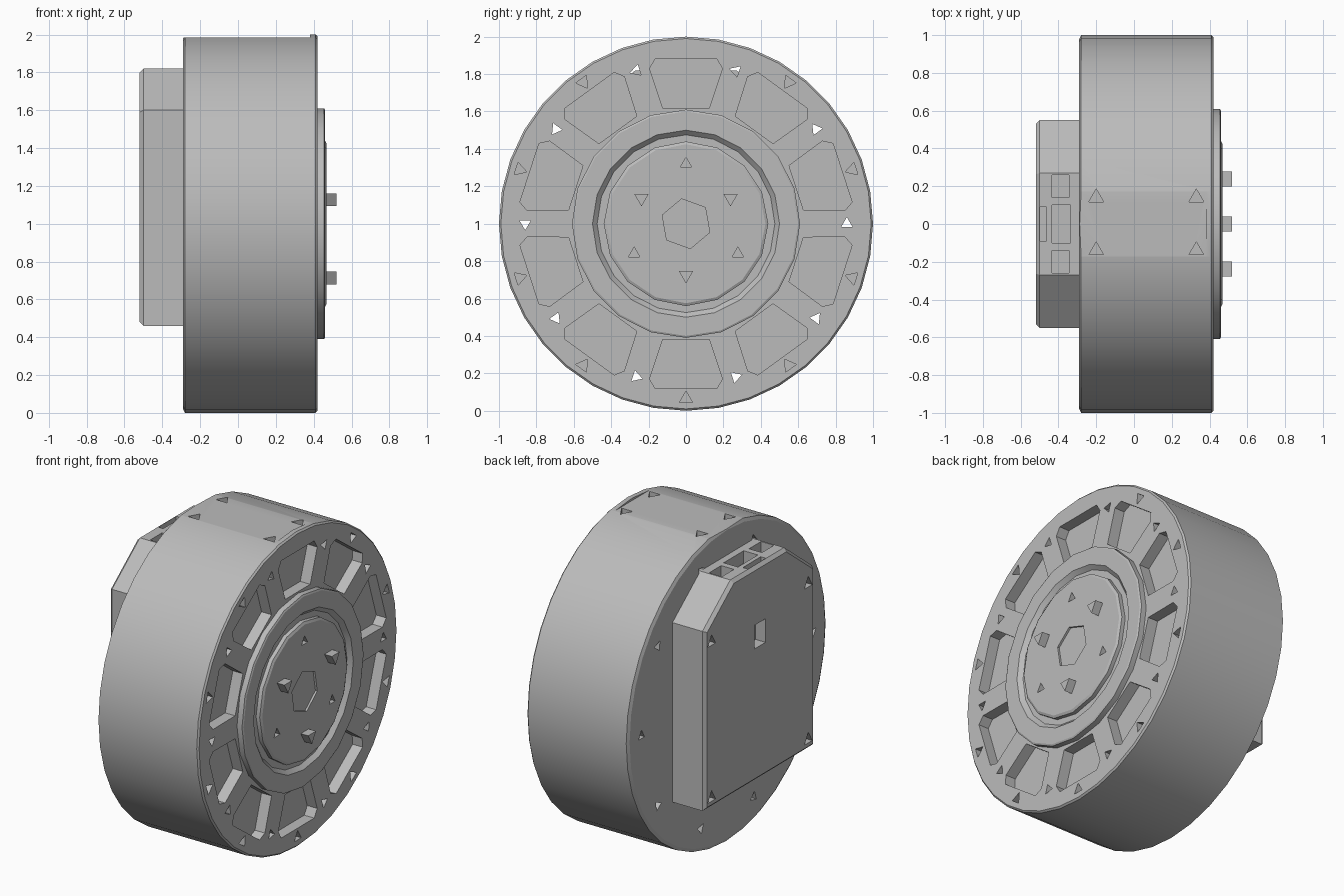
import bpy, bmesh
from math import cos, sin, pi, radians, sqrt
from mathutils import Matrix, Vector

old = bpy.data.objects.get("Cube")
if old:
    bpy.data.objects.remove(old, do_unlink=True)

grey = bpy.data.materials.new("machined grey")
grey.use_nodes = True
grey.diffuse_color = (0.5, 0.5, 0.5, 1)
grey.node_tree.nodes["Principled BSDF"].inputs["Base Color"].default_value = grey.diffuse_color
AXIS = 1.0  # height of the drive axis


def finish(name, bm):
    bmesh.ops.recalc_face_normals(bm, faces=bm.faces)
    mesh = bpy.data.meshes.new(name)
    bm.to_mesh(mesh)
    bm.free()
    mesh.materials.append(grey)
    obj = bpy.data.objects.new(name, mesh)
    bpy.context.collection.objects.link(obj)
    return obj


def prism(bm, outline, x0, x1):
    """Extrude a (y, z) outline along x."""
    face = bm.faces.new([bm.verts.new((x0, y, z)) for y, z in outline])
    moved = bmesh.ops.extrude_face_region(bm, geom=[face])["geom"]
    bmesh.ops.translate(bm, vec=(x1 - x0, 0, 0),
                        verts=[g for g in moved if isinstance(g, bmesh.types.BMVert)])


def ngon(y, z, r, sides, turn=90):
    return [(y + r * cos(radians(turn) + 2 * pi * i / sides),
             z + r * sin(radians(turn) + 2 * pi * i / sides)) for i in range(sides)]


def polar(r, degrees):
    return r * cos(radians(degrees)), AXIS + r * sin(radians(degrees))


def block(bm, centre, size):
    bmesh.ops.create_cube(bm, size=1, matrix=Matrix.Translation(centre) @ Matrix.Diagonal((*size, 1)))


def lathe(name, profile, sides):
    """Spin an (x, radius) profile about the drive axis."""
    bm = bmesh.new()
    rings = [[bm.verts.new((x, *p)) for p in ngon(0, AXIS, r, sides)] for x, r in profile]
    for a, b in zip(rings, rings[1:]):
        for i in range(sides):
            j = (i + 1) % sides
            bm.faces.new((a[i], a[j], b[j], b[i]))
    bm.faces.new(rings[0])
    bm.faces.new(rings[-1])
    return finish(name, bm)


def carve(obj, bm):
    """Subtract the cutter solids and remove the cutter."""
    cutter = finish("cutter", bm)
    cutter.hide_render = True
    mod = obj.modifiers.new("carve", "BOOLEAN")
    mod.operation, mod.solver, mod.object = "DIFFERENCE", "EXACT", cutter
    dg = bpy.context.evaluated_depsgraph_get()
    mesh = bpy.data.meshes.new_from_object(obj.evaluated_get(dg))
    obj.modifiers.clear()
    obj.data = mesh
    bpy.data.objects.remove(cutter, do_unlink=True)


def smooth(obj, angle=25):
    bpy.ops.object.select_all(action="DESELECT")
    obj.select_set(True)
    bpy.context.view_layer.objects.active = obj
    bpy.ops.object.shade_smooth_by_angle(angle=radians(angle))


# Main drum with slightly eased rims
housing = lathe("housing", [(-0.29, 0.98), (-0.28, 1), (0.41, 1), (0.42, 0.99)], 36)
cut = bmesh.new()
for k in range(10):
    # Wedge pockets round the output face
    a = 18 + 36 * k
    c, s = cos(radians(a)), sin(radians(a))
    half = [(0.62, 0.125), (0.83, 0.195), (0.88, 0.165)]
    wedge = half + [(r, -w) for r, w in reversed(half)]
    prism(cut, [(r * c - w * s, AXIS + r * s + w * c) for r, w in wedge], 0.35, 0.6)
    # Through bolt holes between the pockets
    prism(cut, ngon(*polar(0.86, 36 * k), 0.035, 3, 90 + 36 * k), -0.5, 0.6)
    # Blind rim holes outside the pockets, except at the flat
    if a != 90:
        prism(cut, ngon(*polar(0.935, a), 0.04, 3, a + 180), 0.34, 0.6)
carve(housing, cut)

# Flat on top of the drum with four tapped holes
cut = bmesh.new()
block(cut, (0.03, 0, 2.085), (0.70, 0.5, 0.2))
carve(housing, cut)
cut = bmesh.new()
for x in (-0.20, 0.33):
    for y in (-0.14, 0.14):
        bmesh.ops.create_cone(cut, segments=3, radius1=0.045, radius2=0.045, depth=0.1, cap_ends=True,
                              matrix=Matrix.Translation((x, y, 1.98)))
carve(housing, cut)
smooth(housing)

# Raised bearing ring and output hub
ring = lathe("bearing_ring", [(0.38, 0.61), (0.455, 0.61), (0.46, 0.60), (0.46, 0.50), (0.435, 0.475)], 20)
smooth(ring)
hub = lathe("output_hub", [(0.40, 0.44), (0.46, 0.44), (0.468, 0.425)], 16)
cut = bmesh.new()
prism(cut, ngon(0, AXIS, 0.135, 6, 100), 0.455, 0.6)
for a in (90, 210, 330):
    prism(cut, ngon(*polar(0.32, a), 0.035, 3, a), 0.42, 0.6)
carve(hub, cut)
smooth(hub)

# Drive pins on the hub
for i, a in enumerate((30, 150, 270)):
    bm = bmesh.new()
    prism(bm, ngon(*polar(0.275, a), 0.045, 3, a), 0.45, 0.52)
    finish(f"drive_pin_{i + 1}", bm)

# Electronics cover with clipped upper corners and an eased outer edge
bm = bmesh.new()
side = [(0.55, 0.46), (0.55, 1.60), (0.27, 1.82)]
prism(bm, side + [(-y, z) for y, z in reversed(side)], -0.52, -0.27)
edges = [e for e in bm.edges if all(v.co.x < -0.5 for v in e.verts)]
bmesh.ops.bevel(bm, geom=edges, offset=0.02, segments=1, affect="EDGES")
cover = finish("electronics_cover", bm)
cut = bmesh.new()
# Connector sockets along the top
block(cut, (-0.385, 0, 1.82), (0.10, 0.20, 0.16))
block(cut, (-0.48, 0, 1.82), (0.035, 0.18, 0.16))
for y in (-0.20, 0.20):
    block(cut, (-0.39, y, 1.82), (0.09, 0.12, 0.16))
# Indicator window and cover screw holes
block(cut, (-0.52, 0, 1.38), (0.14, 0.11, 0.15))
for y in (-0.485, 0.485):
    for z in (0.525, 1.515):
        prism(cut, ngon(y, z, 0.045, 3), -0.6, -0.46)
carve(cover, cut)
smooth(cover)
